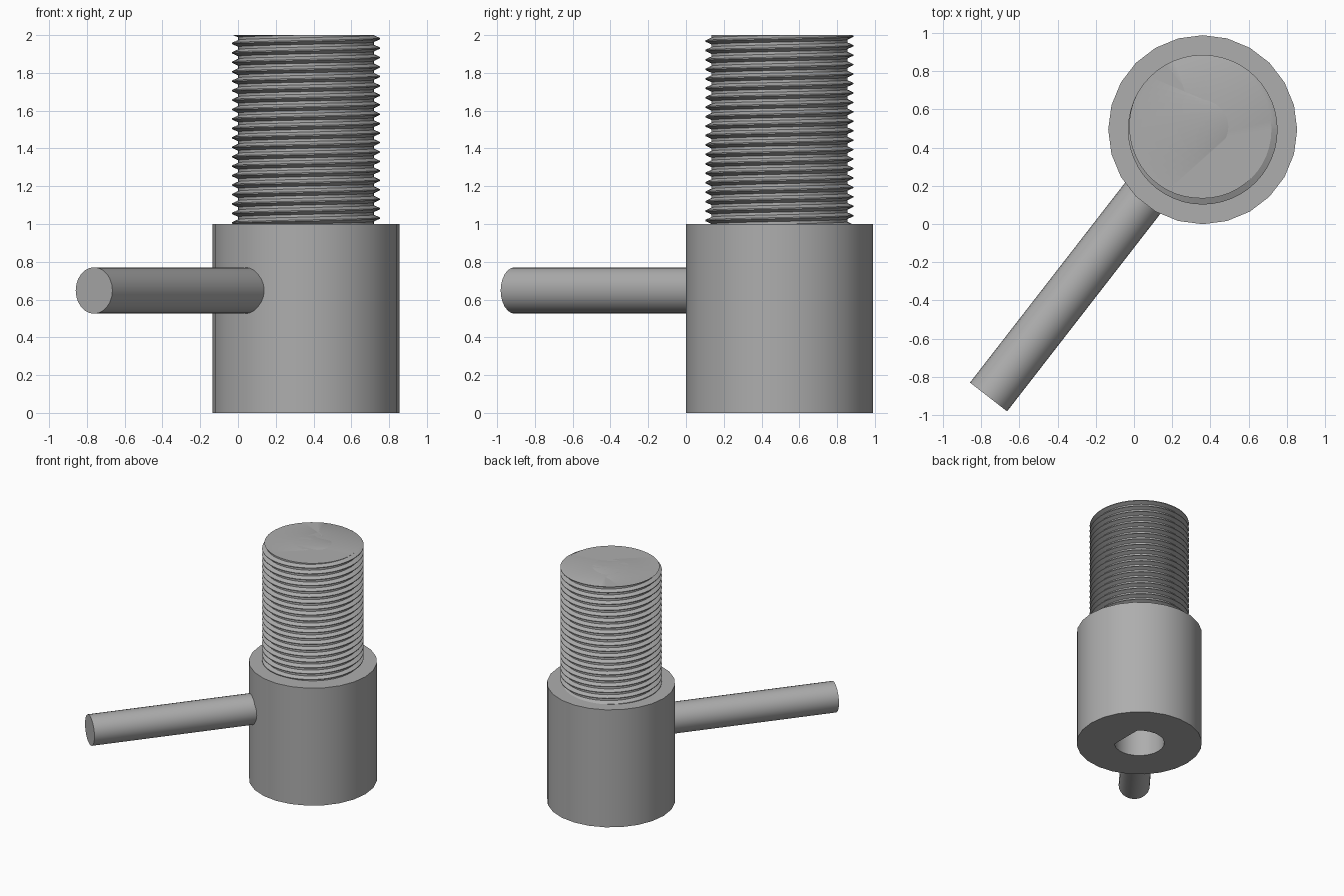
import bpy, bmesh, math
from mathutils import Vector

if "Cube" in bpy.data.objects:
    bpy.data.objects.remove(bpy.data.objects["Cube"], do_unlink=True)

CENTRE = Vector((0.36, 0.494, 0))
PITCH = 0.05

steel = bpy.data.materials.new("grey_steel")
steel.use_nodes = True
steel.diffuse_color = (0.42, 0.42, 0.42, 1)
steel.node_tree.nodes["Principled BSDF"].inputs["Base Color"].default_value = steel.diffuse_color


def finish(bm, name, location):
    bmesh.ops.recalc_face_normals(bm, faces=bm.faces)
    mesh = bpy.data.meshes.new(name)
    bm.to_mesh(mesh)
    bm.free()
    mesh.materials.append(steel)
    ob = bpy.data.objects.new(name, mesh)
    ob.location = location
    bpy.context.collection.objects.link(ob)
    bpy.ops.object.select_all(action='DESELECT')
    ob.select_set(True)
    bpy.context.view_layer.objects.active = ob
    bpy.ops.object.shade_smooth_by_angle(angle=math.radians(30))
    return ob


def grid_faces(bm, columns):
    for a, b in zip(columns, columns[1:]):
        for i in range(len(a) - 1):
            bm.faces.new((a[i], b[i], b[i + 1], a[i + 1]))


# Round base with a D-shaped bore, flat towards +x
def bore_radius(angle):
    c = math.cos(angle)
    return min(0.198, 0.14 / c) if c > 0.1 else 0.198


bm = bmesh.new()
columns = []
for i in range(24):
    a = math.tau * i / 24
    section = [(0.495, 0), (0.495, 1), (bore_radius(a), 1), (bore_radius(a), 0), (0.495, 0)]
    ring = [bm.verts.new((r * math.cos(a), r * math.sin(a), z)) for r, z in section[:-1]]
    columns.append(ring + ring[:1])
grid_faces(bm, columns + columns[:1])
finish(bm, "base", CENTRE)


# Helical thread wall, clipped flat at both ends
PROFILE = [(0, 1), (0.12, 1), (0.42, 0), (0.7, 0), (1, 1)]  # pitch fraction, height


def thread_height(t):
    t %= 1
    for (t0, h0), (t1, h1) in zip(PROFILE, PROFILE[1:]):
        if t <= t1:
            return h0 + (h1 - h0) * (t - t0) / (t1 - t0)


def thread_wall(bm, minor, major, low, high, peak, steps=48):
    columns = []
    turns = int((high - low) / PITCH) + 2
    for i in range(steps + 1):
        a = peak + math.tau * i / steps
        column = []
        for k in range(-1, turns):
            for t, h in PROFILE[:-1]:
                z = low + PITCH * (k + t - 0.06 + i / steps)
                if z < low or z > high:
                    z = min(max(z, low), high)
                    h = thread_height((z - low) / PITCH + 0.06 - i / steps)
                r = minor + (major - minor) * h
                column.append(bm.verts.new((r * math.cos(a), r * math.sin(a), z)))
        columns.append(column)
    grid_faces(bm, columns)


# Threaded stem with a tapped hole
bm = bmesh.new()
thread_wall(bm, 0.36, 0.392, 1, 2, math.radians(135))
thread_wall(bm, 0.128, 0.157, 1, 2, math.radians(110))
bmesh.ops.remove_doubles(bm, verts=bm.verts, dist=0.0002)
for level in (1, 2):
    rim = [e for e in bm.edges if e.is_boundary
           and all(abs(v.co.z - level) < 0.0005 for v in e.verts)]
    bmesh.ops.bridge_loops(bm, edges=rim)
finish(bm, "threaded_stem", CENTRE)

# Side handle, ending inside the base wall
tip = Vector((-0.762, -0.906, 0.648))
direction = Vector((0.613, 0.79, 0))
length = 1.46
bm = bmesh.new()
bmesh.ops.create_cone(bm, cap_ends=True, segments=24, radius1=0.123, radius2=0.123, depth=length)
bmesh.ops.rotate(bm, verts=bm.verts, matrix=direction.to_track_quat('Z', 'Y').to_matrix())
finish(bm, "handle", tip + direction * length / 2)
